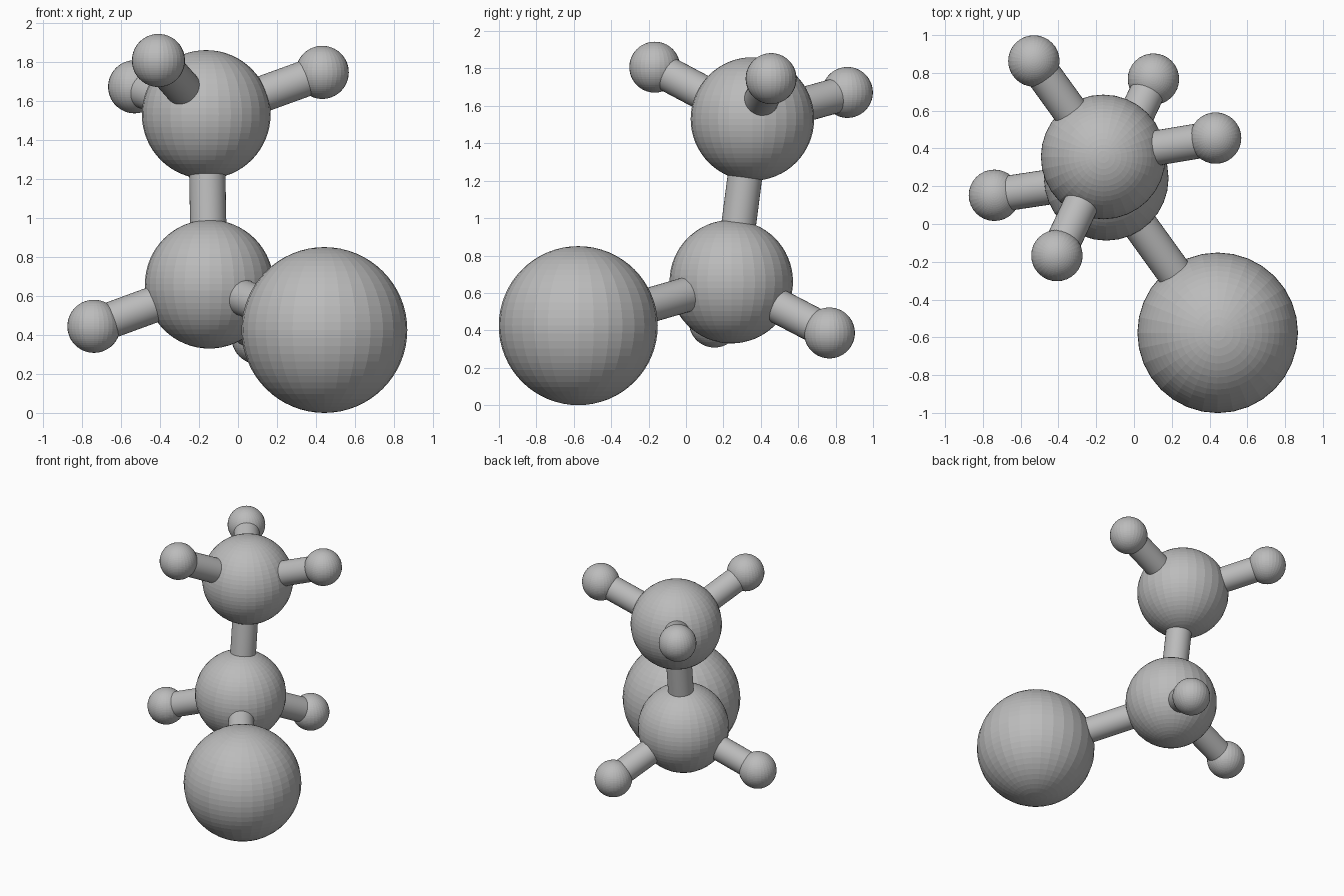
import bpy
from mathutils import Vector

cube = bpy.data.objects.get("Cube")
if cube:
    bpy.data.objects.remove(cube, do_unlink=True)

# Single grey material
grey = bpy.data.materials.new("grey")
grey.use_nodes = True
colour = (0.5, 0.5, 0.5, 1)
grey.diffuse_color = colour
grey.node_tree.nodes["Principled BSDF"].inputs["Base Color"].default_value = colour

BOND_RADIUS = 0.093


def finish(name):
    obj = bpy.context.object
    obj.name = name
    obj.data.materials.append(grey)
    return obj


def ball(name, centre, radius):
    bpy.ops.mesh.primitive_uv_sphere_add(segments=32, ring_count=32, radius=radius, location=centre)
    finish(name)


def rod(name, start, end):
    a, b = Vector(start), Vector(end)
    bpy.ops.mesh.primitive_cylinder_add(vertices=32, radius=BOND_RADIUS, depth=(b - a).length,
                                        location=(a + b) / 2)
    obj = finish(name)
    obj.rotation_mode = "QUATERNION"
    obj.rotation_quaternion = (b - a).to_track_quat("Z", "Y")
    bpy.ops.object.shade_smooth_by_angle()


# Balls: centre and radius
upper, lower, large = (-0.163, 0.355, 1.53), (-0.147, 0.242, 0.66), (0.443, -0.576, 0.425)
ball("upper_ball", upper, 0.33)
ball("lower_ball", lower, 0.33)
ball("large_ball", large, 0.425)

# Rods between the main balls
rod("upright_rod", lower, upper)
rod("large_ball_rod", lower, large)

# Small outer balls, each with a rod to its hub
small = {
    "upper_left": (upper, (0.432, 0.455, 1.746)),
    "upper_front": (upper, (-0.408, -0.167, 1.807)),
    "upper_back": (upper, (-0.53, 0.863, 1.672)),
    "lower_right": (lower, (-0.739, 0.152, 0.444)),
    "lower_back": (lower, (0.103, 0.767, 0.386)),
}
for name, (hub, centre) in small.items():
    ball(name + "_ball", centre, 0.136)
    rod(name + "_rod", hub, centre)
